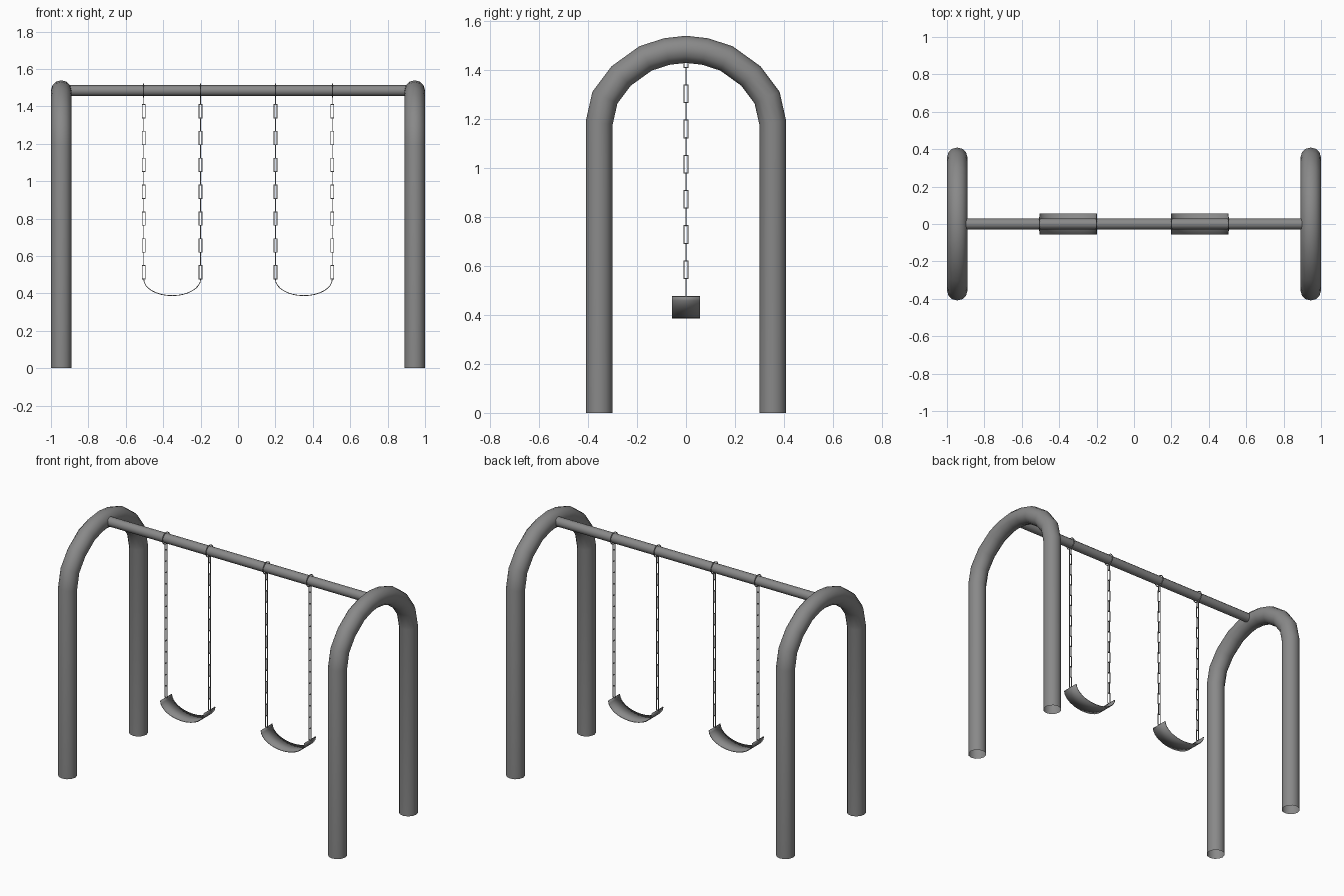
import bpy, bmesh, math
from mathutils import Vector

if "Cube" in bpy.data.objects:
    bpy.data.objects.remove(bpy.data.objects["Cube"], do_unlink=True)

GREY = (0.25, 0.25, 0.25, 1)
metal = bpy.data.materials.new("grey_metal")
metal.use_nodes = True
metal.diffuse_color = GREY
metal.node_tree.nodes["Principled BSDF"].inputs["Base Color"].default_value = GREY


def finish(name, bm, smooth=True):
    bmesh.ops.recalc_face_normals(bm, faces=bm.faces)
    mesh = bpy.data.meshes.new(name)
    bm.to_mesh(mesh)
    bm.free()
    mesh.materials.append(metal)
    obj = bpy.data.objects.new(name, mesh)
    bpy.context.collection.objects.link(obj)
    if smooth:
        bpy.ops.object.select_all(action='DESELECT')
        obj.select_set(True)
        bpy.context.view_layer.objects.active = obj
        bpy.ops.object.shade_smooth_by_angle(angle=math.radians(50))
    return obj


def sweep(bm, path, normal, radius, sides, closed=False, turn=0.0):
    """Mitred round tube along a path lying in the plane with this normal."""
    path = [Vector(p) for p in path]
    normal = Vector(normal)
    n = len(path)
    rings = []
    for i, p in enumerate(path):
        before = p - path[i - 1] if closed or i > 0 else path[1] - p
        after = path[(i + 1) % n] - p if closed or i < n - 1 else before
        before, after = before.normalized(), after.normalized()
        side = (before + after).normalized().cross(normal)
        side /= max(0.5, (before + after).length / 2)
        ring = []
        for k in range(sides):
            a = math.tau * k / sides + turn
            ring.append(bm.verts.new(p + radius * (math.cos(a) * side + math.sin(a) * normal)))
        rings.append(ring)
    for i in range(n if closed else n - 1):
        a, b = rings[i], rings[(i + 1) % n]
        for k in range(sides):
            j = (k + 1) % sides
            bm.faces.new((a[k], a[j], b[j], b[k]))
    return rings


# Arched end frames, open at the feet
HALF_ARCH = [(0.354, 0), (0.354, 1.185), (0.331, 1.287), (0.265, 1.375),
             (0.165, 1.447), (0.078, 1.475)]
for label, x in (("left", 0.945), ("right", -0.945)):
    path = [(x, y, z) for y, z in HALF_ARCH] + [(x, 0, 1.484)]
    path += [(x, -y, z) for y, z in reversed(HALF_ARCH)]
    bm = bmesh.new()
    sweep(bm, path, (1, 0, 0), 0.055, 12)
    finish(label + "_arch_frame", bm)

# Crossbar
BAR_Z = 1.484
bm = bmesh.new()
sweep(bm, [(-0.945, 0, BAR_Z), (0.945, 0, BAR_Z)], (0, 1, 0), 0.029, 12)
finish("crossbar", bm)


# Chains: a ring round the bar, then links turned alternately
PITCH, HALF_LENGTH, HALF_WIDTH, WIRE = 0.0718, 0.036, 0.008, 0.003


def chain(name, x):
    bm = bmesh.new()
    circle = [(x, 0.036 * math.cos(math.tau * i / 16), BAR_Z + 0.036 * math.sin(math.tau * i / 16))
              for i in range(16)]
    sweep(bm, circle, (1, 0, 0), WIRE, 6, closed=True)
    for i in range(14):
        z = 1.446 - PITCH * i
        across = Vector((0, 1, 0)) if i % 2 == 0 else Vector((1, 0, 0))
        normal = (1, 0, 0) if i % 2 == 0 else (0, 1, 0)
        corners = [Vector((x, 0, z + v * HALF_LENGTH)) + across * u * HALF_WIDTH
                   for u, v in ((-1, -1), (1, -1), (1, 1), (-1, 1))]
        sweep(bm, corners, normal, WIRE, 4, closed=True, turn=math.pi / 4)
    finish(name, bm, smooth=False)


# Curved sling seat
def seat(name, x):
    bm = bmesh.new()
    rows = []
    for i in range(17):
        a = math.pi * i / 16
        px, pz = x - 0.152 * math.cos(a), 0.476 - 0.088 * math.sin(a)
        rows.append([bm.verts.new((px, y, pz)) for y in (-0.057, 0.057)])
    for a, b in zip(rows, rows[1:]):
        bm.faces.new((a[0], b[0], b[1], a[1]))
    obj = finish(name, bm)
    mod = obj.modifiers.new("thickness", 'SOLIDIFY')
    mod.thickness = 0.004
    mod.offset = 0


for label, s in (("left", 1), ("right", -1)):
    seat(label + "_swing_seat", s * 0.352)
    chain(label + "_outer_chain", s * 0.504)
    chain(label + "_inner_chain", s * 0.2)
